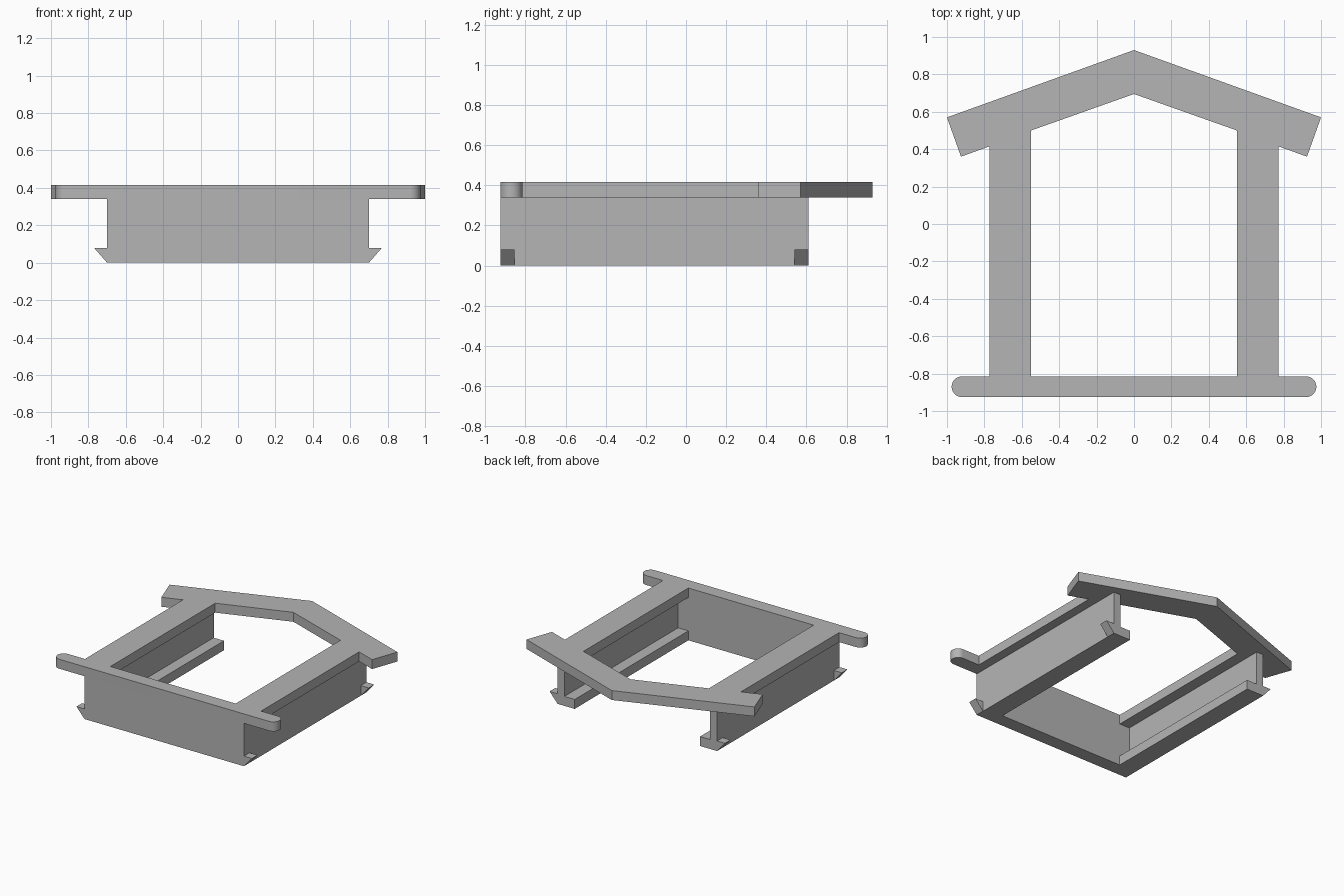
import bpy, bmesh, math

cube = bpy.data.objects.get("Cube")
if cube:
    bpy.data.objects.remove(cube, do_unlink=True)

grey = bpy.data.materials.new("plain grey")
grey.use_nodes = True
colour = (0.46, 0.46, 0.46, 1)
grey.diffuse_color = colour
grey.node_tree.nodes["Principled BSDF"].inputs["Base Color"].default_value = colour

# Main dimensions
FRONT, FRONT_IN, BACK = -0.925, -0.815, 0.61
PLATE, TOP = 0.34, 0.415
WALL_OUT, WALL_IN, OPENING = 0.70, 0.64, 0.55
FOOT = 0.075


def mirrored_prism(name, outline, lo, hi, axis):
    """Extrude a right-hand outline along an axis and mirror it across x = 0."""
    def place(p, t):
        return (p[0], p[1], t) if axis == "z" else (p[0], t, p[1])

    bm = bmesh.new()
    low = [bm.verts.new(place(p, lo)) for p in outline]
    high = [bm.verts.new(place(p, hi)) for p in outline]
    bm.faces.new(low)
    bm.faces.new(high)
    for i in range(len(outline)):
        j = (i + 1) % len(outline)
        # leave the seam at the mirror plane open
        if outline[i][0] or outline[j][0]:
            bm.faces.new((low[i], low[j], high[j], high[i]))
    # mirror the half and weld the seam
    half = bm.verts[:] + bm.edges[:] + bm.faces[:]
    copy = bmesh.ops.duplicate(bm, geom=half)["geom"]
    for v in copy:
        if isinstance(v, bmesh.types.BMVert):
            v.co.x = -v.co.x
    bmesh.ops.remove_doubles(bm, verts=bm.verts[:], dist=0.0001)
    bmesh.ops.recalc_face_normals(bm, faces=bm.faces[:])
    mesh = bpy.data.meshes.new(name)
    bm.to_mesh(mesh)
    bm.free()
    mesh.materials.append(grey)
    mesh.shade_smooth()
    mesh.set_sharp_from_angle(angle=math.radians(30))
    obj = bpy.data.objects.new(name, mesh)
    bpy.context.collection.objects.link(obj)
    return obj


# Flat top frame: peaked back band, two side rails and round-ended front lip
radius = (FRONT_IN - FRONT) / 2
lip_end = []
for i in range(17):
    a = math.pi / 2 - math.pi * i / 16
    lip_end.append((0.92 + radius * math.cos(a),
                    FRONT + radius + radius * math.sin(a)))
frame = [(0, 0.93), (1, 0.57), (0.925, 0.36), (0.773, 0.415), (0.773, FRONT_IN)]
frame += lip_end
frame += [(0, FRONT), (0, FRONT_IN), (OPENING, FRONT_IN), (OPENING, 0.5), (0, 0.695)]
mirrored_prism("top_frame", frame, PLATE, TOP, "z")

# Front wall under the lip
mirrored_prism("front_wall", [(0, 0), (WALL_OUT, 0), (WALL_OUT, PLATE), (0, PLATE)],
               FRONT, FRONT_IN, "y")

# Side walls with an inward foot along the bottom
mirrored_prism("side_walls", [(WALL_OUT, 0), (WALL_OUT, PLATE), (WALL_IN, PLATE),
                              (WALL_IN, FOOT), (OPENING, FOOT), (OPENING, 0)],
               FRONT_IN, BACK, "y")

# Snap hooks at both ends of each side wall
hook = [(WALL_OUT, 0), (0.77, 0.08), (WALL_OUT, 0.08)]
mirrored_prism("front_hooks", hook, FRONT, FRONT + 0.07, "y")
mirrored_prism("back_hooks", hook, BACK - 0.07, BACK, "y")
